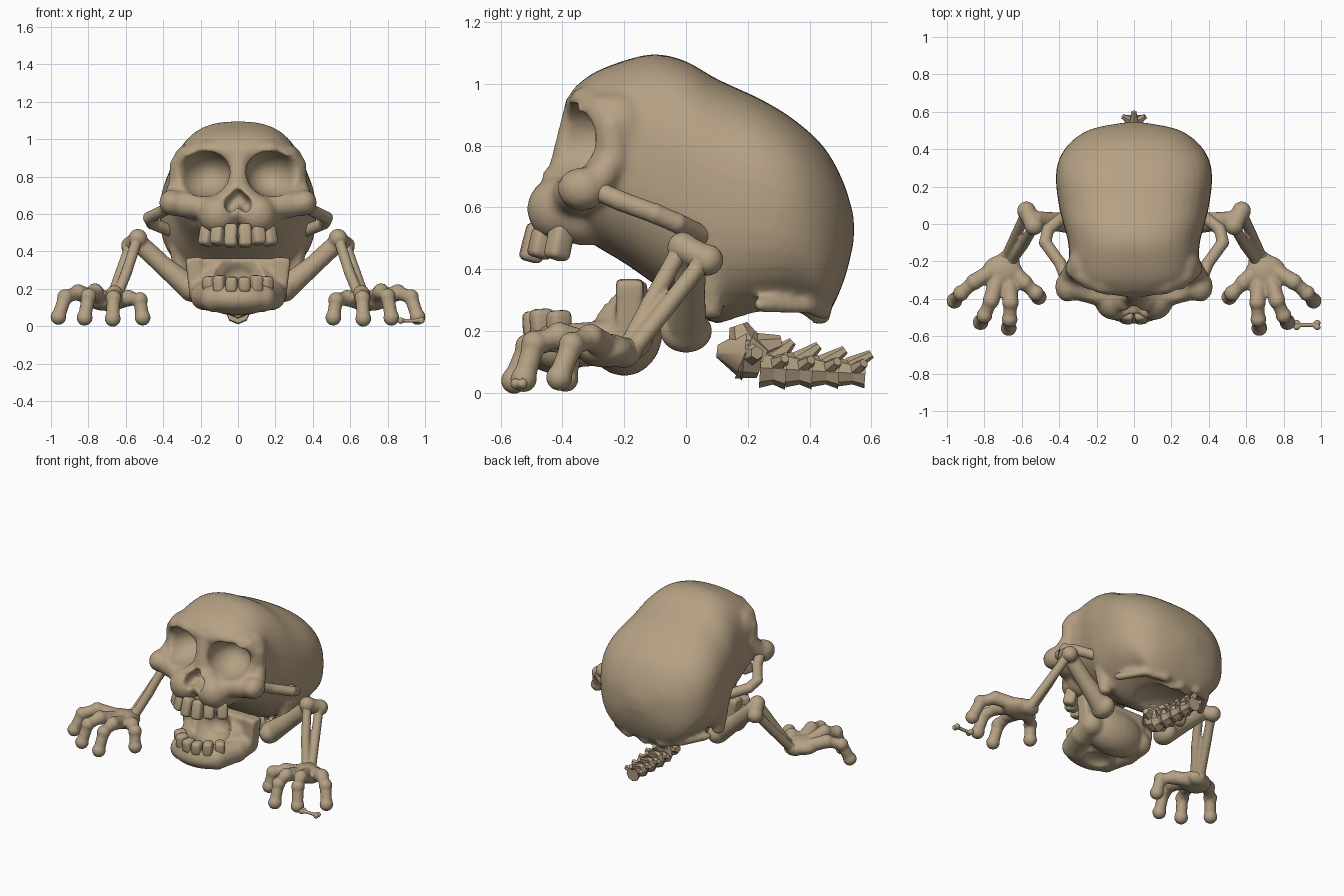
import bpy, bmesh, math
from mathutils import Vector, Matrix, Euler

if "Cube" in bpy.data.objects:
    bpy.data.objects.remove(bpy.data.objects["Cube"], do_unlink=True)

COLOR = (0.46, 0.355, 0.23, 1)
BONE = bpy.data.materials.new("aged_bone")
BONE.use_nodes = True
BONE.diffuse_color = COLOR
shader = next(n for n in BONE.node_tree.nodes if n.type == 'BSDF_PRINCIPLED')
shader.inputs["Base Color"].default_value = COLOR
SIDES = (-1, 1)


def blob(bm, pos, size, rot=(0, 0, 0)):
    """Ellipsoid."""
    m = Matrix.LocRotScale(Vector(pos), Euler(rot), Vector(size))
    bmesh.ops.create_uvsphere(bm, u_segments=24, v_segments=16, radius=1, matrix=m)


def rod(bm, a, b, ra, rb, segments=16):
    """Tapered tube between two points."""
    a, b = Vector(a), Vector(b)
    d = b - a
    m = Matrix.Translation((a + b) / 2) @ d.to_track_quat('Z', 'Y').to_matrix().to_4x4()
    bmesh.ops.create_cone(bm, cap_ends=True, segments=segments, radius1=ra,
                          radius2=rb, depth=d.length, matrix=m)


def chain(bm, points, joint, shaft, side=1):
    """Rods joined by round knuckles."""
    points = [Vector((p[0] * side, p[1], p[2])) for p in points]
    for p in points:
        blob(bm, p, (joint,) * 3)
    for a, b in zip(points, points[1:]):
        rod(bm, a, b, shaft, shaft)


def block(bm, pos, size, rot=(0, 0, 0)):
    m = Matrix.LocRotScale(Vector(pos), Euler(rot), Vector(size))
    bmesh.ops.create_cube(bm, size=1, matrix=m)


def add_object(name, bm):
    me = bpy.data.meshes.new(name)
    bmesh.ops.recalc_face_normals(bm, faces=bm.faces)
    bm.to_mesh(me)
    bm.free()
    ob = bpy.data.objects.new(name, me)
    bpy.context.collection.objects.link(ob)
    me.materials.append(BONE)
    return ob


def fuse(ob, voxel, smooth=0, cutter=None):
    """Melt overlapping volumes together, carve, and soften."""
    def remesh():
        mod = ob.modifiers.new("fuse", 'REMESH')
        mod.mode = 'VOXEL'
        mod.voxel_size = voxel
    remesh()
    if cutter:
        cut = ob.modifiers.new("carve", 'BOOLEAN')
        cut.operation = 'DIFFERENCE'
        cut.solver = 'EXACT'
        cut.object = cutter
        remesh()
    if smooth:
        soft = ob.modifiers.new("soften", 'SMOOTH')
        soft.iterations = smooth
    dg = bpy.context.evaluated_depsgraph_get()
    me = bpy.data.meshes.new_from_object(ob.evaluated_get(dg))
    ob.modifiers.clear()
    ob.data = me
    me.materials.clear()
    me.materials.append(BONE)
    me.shade_smooth()
    if cutter:
        bpy.data.objects.remove(cutter, do_unlink=True)
    return ob


def spline(rows, steps):
    """Catmull-Rom through rows of values."""
    rows = [Vector(r) for r in rows]
    rows = [rows[0]] + rows + [rows[-1]]
    for a, b, c, d in zip(rows, rows[1:], rows[2:], rows[3:]):
        for i in range(steps):
            t = i / steps
            yield b + (c - a) * t / 2 + (a * 2 - b * 5 + c * 4 - d) * t * t / 2 \
                + (b * 3 - a - c * 3 + d) * t ** 3 / 2
    yield rows[-1]


# Skull: braincase lofted from (y, top, bottom, half width) sections
SECTIONS = [(-.365, .985, .53, .235), (-.3, 1.035, .48, .325), (-.2, 1.075, .42, .345),
            (-.1, 1.096, .35, .352), (0, 1.073, .28, .378), (.1, 1.016, .225, .402),
            (.25, .946, .25, .418), (.36, .876, .265, .395), (.45, .79, .25, .325),
            (.51, .68, .36, .22), (.543, .57, .49, .05)]
bm = bmesh.new()
rings, N = [], 40
for y, top, low, w in spline(SECTIONS, 4):
    ring = []
    for i in range(N):
        c, s = math.cos(math.tau * i / N), math.sin(math.tau * i / N)
        x = w * math.copysign(abs(c) ** .8, c)
        z = (top + low) / 2 + (top - low) / 2 * math.copysign(abs(s) ** .8, s)
        ring.append(bm.verts.new((x, y, z)))
    rings.append(ring)
for p, q in zip(rings, rings[1:]):
    for i in range(N):
        j = (i + 1) % N
        bm.faces.new((p[i], p[j], q[j], q[i]))
bm.faces.new(rings[0])
bm.faces.new(rings[-1])

# Face: bridge, upper jaw, brow, orbit rims, cheeks, skull base
rod(bm, (0, -.33, .94), (0, -.375, .74), .06, .065)
blob(bm, (0, -.38, .73), (.075, .06, .07))
blob(bm, (0, -.40, .65), (.14, .09, .1))
for s in SIDES:
    chain(bm, [(.105, -.41, .595), (.12, -.33, .58)], .105, .1, s)
    blob(bm, (s * .17, -.3, .89), (.16, .085, .095), (0, s * .15, s * .2))
    chain(bm, [(.04, -.34, .93), (.17, -.325, .94), (.27, -.275, .915), (.315, -.24, .86),
               (.32, -.235, .76), (.345, -.28, .69)], .052, .051, s)
    blob(bm, (s * .275, -.22, .85), (.08, .1, .12))
    blob(bm, (s * .355, -.335, .66), (.068, .082, .07))
    blob(bm, (s * .24, -.345, .65), (.13, .075, .075))
    chain(bm, [(.335, -.335, .655), (.23, -.36, .645), (.13, -.39, .62)], .068, .066, s)
    rod(bm, (s * .31, .08, .42), (s * .3, .08, .24), .06, .035)
    chain(bm, [(.33, .24, .285), (.24, .4, .28), (.12, .45, .26)], .026, .026, s)
    chain(bm, [(.15, .2, .205), (.11, .36, .23), (0, .45, .245)], .022, .021, s)

# Eye sockets, nasal opening, and hollow of the skull base
cut = bmesh.new()
for s in SIDES:
    blob(cut, (s * .182, -.375, .815), (.14, .19, .122), (0, s * .15, s * .25))
    blob(cut, (s * .285, -.4, .825), (.085, .118, .1))
    blob(cut, (s * .036, -.46, .655), (.036, .09, .048), (0, s * -.3, 0))
blob(cut, (0, -.46, .69), (.035, .1, .048))
blob(cut, (0, .27, .215), (.22, .15, .075))
cutter = fuse(add_object("socket_cutter", cut), .012)
cutter.hide_render = True
fuse(add_object("skull", bm), .0125, 7, cutter)

# Cheek arches
for s, label in zip(SIDES, ("right", "left")):
    bm = bmesh.new()
    chain(bm, [(.36, -.3, .66), (.395, -.21, .62), (.475, -.1, .58), (.46, -.03, .55),
               (.35, .06, .505)], .034, .033, s)
    fuse(add_object(label + "_cheek_arch", bm), .009, 3)

# Lower jaw: a bowl with a back wall and upright branches
bm = bmesh.new()
blob(bm, (0, -.40, .145), (.205, .135, .085))
blob(bm, (0, -.42, .175), (.185, .105, .06))
blob(bm, (0, -.2, .2), (.22, .125, .145))
block(bm, (0, -.17, .28), (.37, .09, .165))
for s in SIDES:
    chain(bm, [(.13, -.42, .15), (.18, -.28, .16), (.19, -.18, .18)], .075, .073, s)
    block(bm, (s * .232, -.182, .28), (.08, .09, .175), (0, s * .12, 0))
cut = bmesh.new()
blob(cut, (0, -.315, .31), (.145, .13, .145))
blob(cut, (0, -.22, .27), (.08, .06, .07))
blob(cut, (0, -.34, .055), (.11, .07, .05))
cutter = fuse(add_object("jaw_cutter", cut), .012)
cutter.hide_render = True
fuse(add_object("lower_jaw", bm), .011, 4, cutter)


# Teeth: (x, y, height) on each side of the arch
def teeth(name, spots, z, size, tilt):
    bm = bmesh.new()
    for s in SIDES:
        for x, y, tall in spots:
            block(bm, (s * x, y, z), (size, .075, tall), (tilt, 0, s * x * 4))
    bmesh.ops.bevel(bm, geom=bm.edges[:], offset=.02, segments=3, profile=.5,
                    affect='EDGES')
    ob = add_object(name, bm)
    ob.data.shade_smooth()


teeth("upper_teeth", [(.037, -.49, .125), (.108, -.465, .1), (.167, -.41, .11)],
      .485, .068, -.25)
teeth("lower_teeth", [(.033, -.49, .085), (.098, -.465, .1), (.15, -.41, .09)],
      .222, .062, .05)

# Arms and hands
FINGERS = {
    "inner": [(.65, -.25, .13), (.585, -.315, .15), (.525, -.37, .14), (.51, -.39, .046)],
    "second": [(.67, -.26, .13), (.66, -.42, .175), (.665, -.51, .15), (.67, -.556, .04)],
    "third": [(.72, -.26, .14), (.765, -.41, .185), (.8, -.49, .16), (.82, -.525, .045)],
    "outer": [(.74, -.24, .14), (.855, -.31, .18), (.925, -.37, .155), (.96, -.41, .05)]}
for s, label in zip(SIDES, ("right", "left")):
    bm = bmesh.new()
    blob(bm, (s * .25, 0, .2), (.065, .085, .07))
    rod(bm, (s * .25, 0, .2), (s * .4, .01, .325), .068, .052)
    rod(bm, (s * .4, .01, .325), (s * .54, .02, .455), .052, .05)
    chain(bm, [(.535, -.01, .47), (.575, .07, .43)], .051, .046, s)
    fuse(add_object(label + "_upper_arm", bm), .01, 3)

    bm = bmesh.new()
    chain(bm, [(.54, -.02, .46), (.595, -.115, .29), (.655, -.195, .14)], .03, .029, s)
    chain(bm, [(.58, .05, .42), (.63, -.06, .28), (.682, -.175, .135)], .03, .029, s)
    for x, y, z in ((.54, -.02, .46), (.58, .05, .42), (.66, -.2, .14), (.685, -.18, .135)):
        blob(bm, (s * x, y, z), (.038, .038, .038))
    fuse(add_object(label + "_forearm", bm), .008, 2)

    bm = bmesh.new()
    blob(bm, (s * .705, -.26, .137), (.11, .095, .055))
    blob(bm, (s * .68, -.2, .13), (.07, .05, .05))
    for path in FINGERS.values():
        chain(bm, path, .043, .036, s)
        chain(bm, path[:2], .045, .043, s)
    fuse(add_object(label + "_hand", bm), .009, 3)

# Loose finger bone beside the left hand
bm = bmesh.new()
rod(bm, (.87, -.54, .03), (.98, -.54, .03), .011, .011)
for x in (.87, .98):
    for s in SIDES:
        blob(bm, (x, -.54 + s * .012, .03), (.018, .016, .018))
fuse(add_object("loose_finger_bone", bm), .006, 1)

# Neck: a large top vertebra, then smaller ones trailing back
bm = bmesh.new()
rod(bm, (0, .1, .135), (0, .19, .125), .02, .085, 8)
rod(bm, (0, .19, .125), (0, .25, .1), .085, .055, 8)
rod(bm, (0, .2, .13), (0, .17, .22), .07, .03, 6)
rod(bm, (0, .2, .14), (0, .31, .165), .06, .022, 6)
for s in SIDES:
    rod(bm, (0, .19, .12), (s * .1, .23, .13), .055, .022, 6)
for i in range(4):
    y, z, k = .285 + i * .085, .082 - i * .005, 1 - i * .1
    rod(bm, (0, y - .045, z), (0, y, z - .003), .066 * k, .052 * k, 8)
    rod(bm, (0, y, z - .003), (0, y + .04, z - .006), .052 * k, .066 * k, 8)
    rod(bm, (0, y - .01, z + .02), (0, y + .06, z + .085 * k), .042 * k, .014, 6)
    for s in SIDES:
        rod(bm, (0, y, z), (s * .085 * k, y + .035, z + .03), .042 * k, .015, 6)
neck = add_object("neck_vertebrae", bm)
neck.data.shade_smooth()
neck.data.set_sharp_from_angle(angle=math.radians(40))
